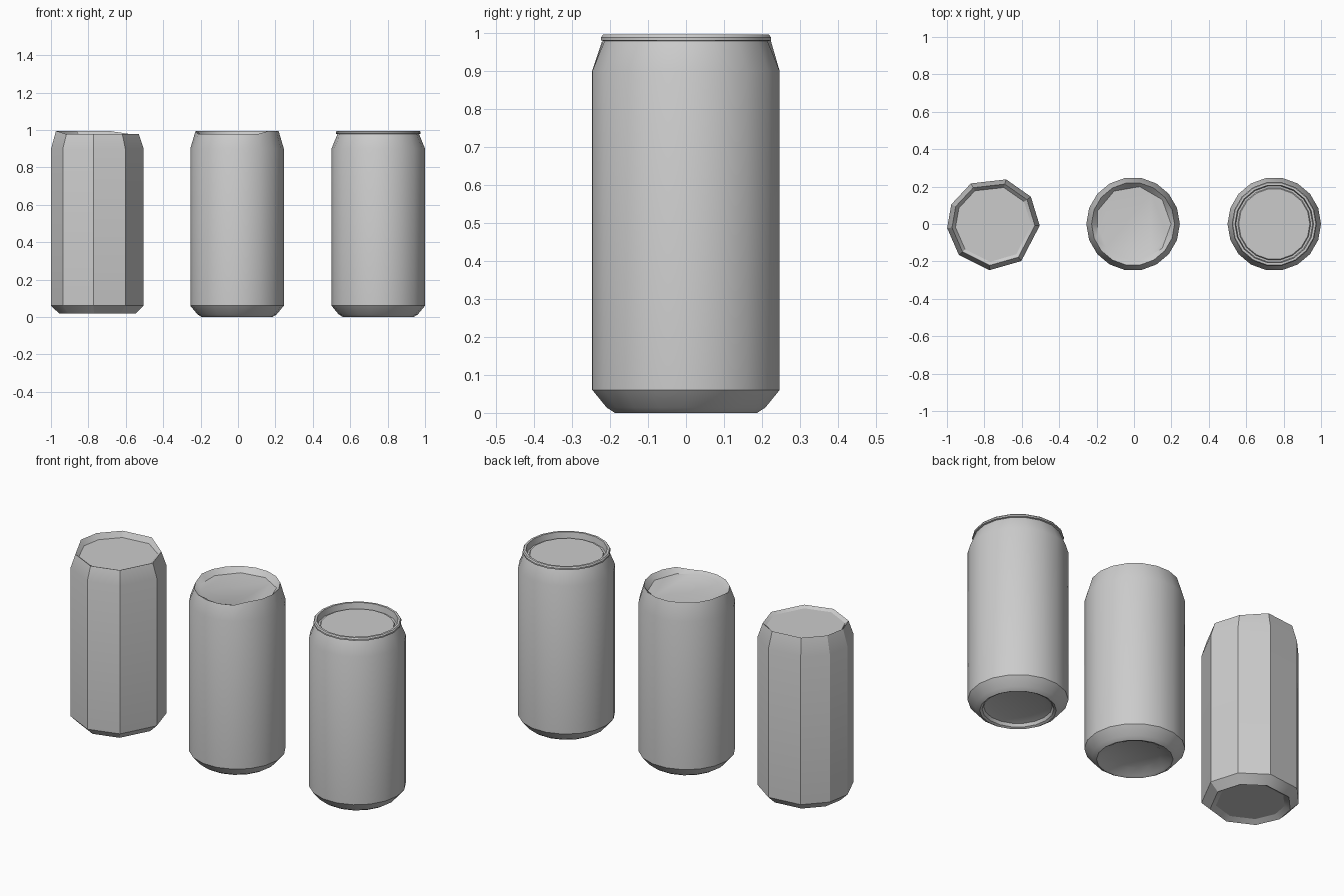
import bpy, bmesh
from math import cos, sin, pi, radians

if "Cube" in bpy.data.objects:
    bpy.data.objects.remove(bpy.data.objects["Cube"])


def make_can(name, cx, angles, profile, rim_z=None, smooth=30):
    """Lathe a closed can. profile rows: (radius, z, kind), bottom centre to lid centre.
    kind 2 = ring with half the sides, 'rim' = ring whose height follows rim_z."""
    bm = bmesh.new()
    n = len(angles)
    rings = []
    for r, z, kind in profile:
        ring = []
        for i, a in enumerate(angles):
            rr = r * cos(2 * pi / n) if kind == 2 and i % 2 else r
            zz = rim_z(a) if kind == 'rim' else z
            ring.append(bm.verts.new((cx + rr * cos(radians(a)), rr * sin(radians(a)), zz)))
        rings.append(ring)
    for lo, hi in zip(rings, rings[1:]):
        for i in range(n):
            j = (i + 1) % n
            bm.faces.new((lo[i], lo[j], hi[j], hi[i]))
    bm.faces.new(rings[0][::-1])
    bm.faces.new(rings[-1])
    bmesh.ops.recalc_face_normals(bm, faces=bm.faces[:])
    mesh = bpy.data.meshes.new(name)
    bm.to_mesh(mesh)
    bm.free()
    ob = bpy.data.objects.new(name, mesh)
    bpy.context.collection.objects.link(ob)
    bpy.ops.object.select_all(action='DESELECT')
    ob.select_set(True)
    bpy.context.view_layer.objects.active = ob
    bpy.ops.object.shade_smooth_by_angle(angle=radians(smooth))
    return ob


round18 = [20 * i for i in range(18)]

# detailed can: domed base, crimped rim and stepped lid
make_can("detailed_can", 0.75, round18, [
    (0.13, 0.033, 0), (0.17, 0.022, 0), (0.178, 0.006, 0), (0.19, 0.0, 0),
    (0.212, 0.014, 0), (0.25, 0.06, 0), (0.25, 0.9, 0), (0.218, 0.978, 0),
    (0.227, 0.98, 0), (0.227, 0.988, 0), (0.222, 0.995, 0), (0.21, 0.995, 0),
    (0.205, 0.96, 0), (0.195, 0.96, 0), (0.19, 0.968, 0)])

# medium can: round body, nine-sided lid and base, rim dipping at the front
make_can("medium_can", -0.005, round18, [
    (0.135, 0.03, 2), (0.175, 0.006, 0), (0.19, 0.0, 0), (0.212, 0.014, 0),
    (0.25, 0.06, 0), (0.25, 0.9, 0), (0.222, 0, 'rim'), (0.203, 0.965, 2)],
    rim_z=lambda a: 0.978 if 200 <= a <= 300 else 0.995)

# simple can: uneven nine-sided body, rim dipping at the front and right
make_can("simple_can", -0.752, [-2, 36, 74, 119, 155, 185, 222, 265, 307], [
    (0.175, 0.035, 0), (0.205, 0.018, 0), (0.248, 0.06, 0),
    (0.248, 0.9, 0), (0.222, 0, 'rim'), (0.203, 0.965, 0)],
    rim_z=lambda a: 0.995 if 60 <= a <= 190 else 0.977)
